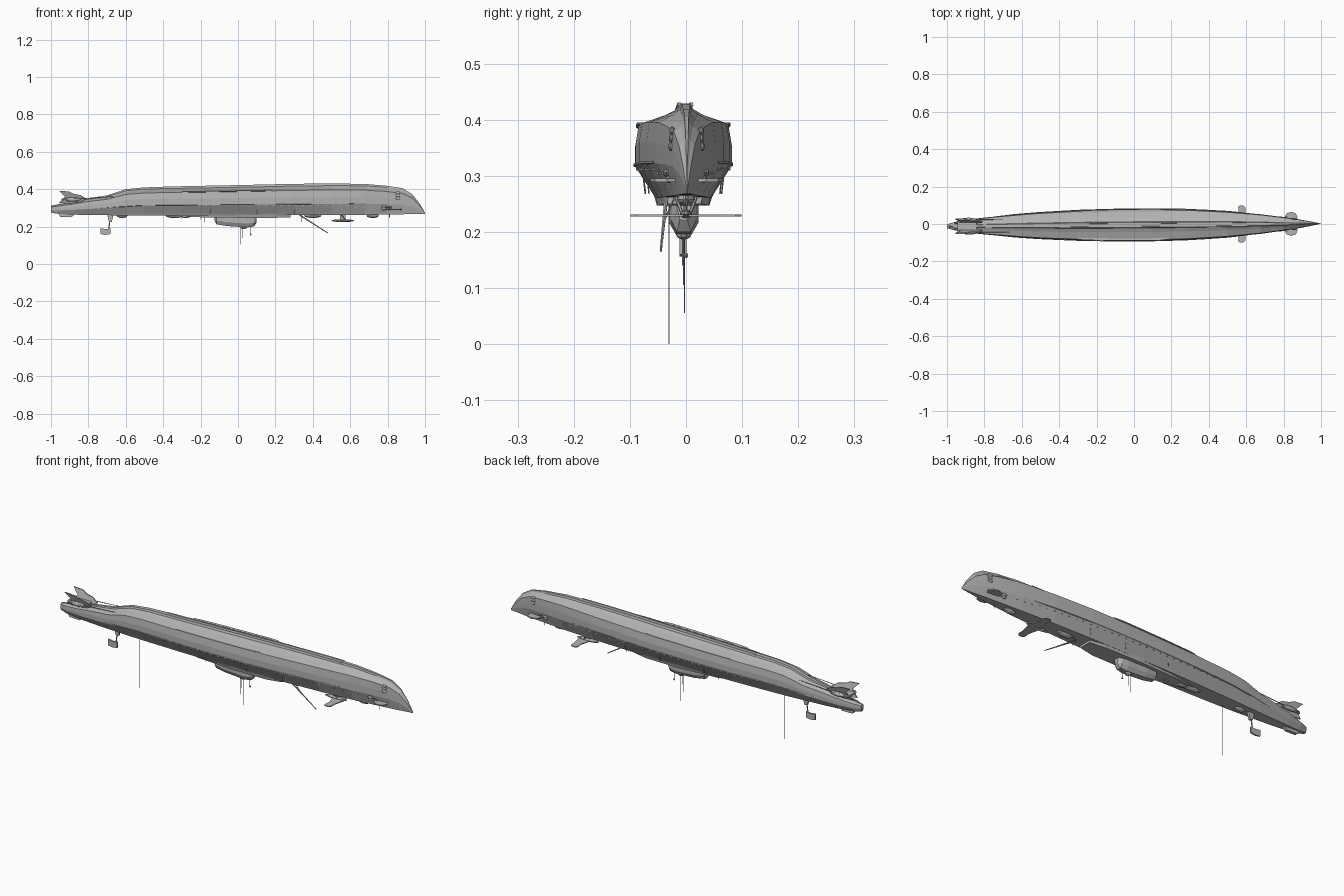
import bpy, bmesh
from math import pi
from mathutils import Vector

if "Cube" in bpy.data.objects:
    bpy.data.objects.remove(bpy.data.objects["Cube"])

grey = bpy.data.materials.new("hull grey")
grey.use_nodes = True
grey.diffuse_color = (0.45, 0.45, 0.45, 1)
grey.node_tree.nodes["Principled BSDF"].inputs["Base Color"].default_value = (0.45, 0.45, 0.45, 1)

# Hull stations: x, half width, bottom, top
STATIONS = [(-1, .010, .275, .312), (-.96, .022, .268, .320), (-.88, .036, .264, .335),
            (-.8, .045, .262, .352), (-.7, .054, .261, .367), (-.6, .063, .260, .400),
            (-.5, .070, .260, .410), (-.3, .080, .260, .414), (-.1, .085, .260, .418),
            (.1, .086, .260, .422), (.3, .081, .261, .427), (.5, .069, .262, .429),
            (.68, .052, .263, .428), (.8, .036, .265, .418), (.88, .024, .266, .405),
            (.93, .015, .267, .375), (.97, .007, .268, .325), (1, .0005, .268, .274)]
# Half section from crown to keel: fraction of half width, fraction of height
SECTION = [(.15, 1), (.20, .94), (.45, .88), (.93, .80), (1, .58), (1, .36), (.64, .06), (.58, 0)]


def lerp(a, b, t):
    return a + (b - a) * t


def centre(x):
    return -.005 + .007 * x


def station(x):
    for p, q in zip(STATIONS, STATIONS[1:]):
        if x <= q[0]:
            t = (x - p[0]) / (q[0] - p[0])
            return [lerp(a, b, t) for a, b in zip(p, q)]
    return STATIONS[-1]


def skin(x, z):
    """Half width of the hull at a given length and height."""
    _, w, low, top = station(x)
    v = (z - low) / (top - low)
    for p, q in zip(SECTION, SECTION[1:]):
        if q[1] <= v <= p[1]:
            return w * lerp(p[0], q[0], (v - p[1]) / (q[1] - p[1]))
    return w * SECTION[-1][0]


def finish(name, bm):
    bmesh.ops.recalc_face_normals(bm, faces=bm.faces)
    mesh = bpy.data.meshes.new(name)
    bm.to_mesh(mesh)
    bm.free()
    mesh.materials.append(grey)
    ob = bpy.data.objects.new(name, mesh)
    bpy.context.collection.objects.link(ob)
    return ob


def loft(name, rings):
    bm = bmesh.new()
    rows = [[bm.verts.new(p) for p in ring] for ring in rings]
    n = len(rows[0])
    for a, b in zip(rows, rows[1:]):
        for i in range(n):
            j = (i + 1) % n
            bm.faces.new((a[i], a[j], b[j], b[i]))
    bm.faces.new(rows[0])
    bm.faces.new(rows[-1][::-1])
    return finish(name, bm)


def side_plate(name, outline, y, half, lean=0):
    """Outline in x and z, given thickness across y; lean tilts it outwards."""
    base = min(z for _, z in outline)
    return loft(name, [[(x, y + lean * (z - base) + s * half, z) for x, z in outline] for s in (-1, 1)])


def flat_plate(name, outline, z, half):
    return loft(name, [[(x, y, z + s * half) for x, y in outline] for s in (-1, 1)])


def box(name, pos, size):
    x, y, z = pos
    a, b, c = (s / 2 for s in size)
    return side_plate(name, [(x - a, z - c), (x + a, z - c), (x + a, z + c), (x - a, z + c)], y, b)


def rod(name, a, b, r, r2=None, sides=6):
    a, b = Vector(a), Vector(b)
    bm = bmesh.new()
    bmesh.ops.create_cone(bm, cap_ends=True, segments=sides, radius1=r,
                          radius2=r if r2 is None else r2, depth=(b - a).length)
    ob = finish(name, bm)
    ob.location = (a + b) / 2
    ob.rotation_euler = (b - a).to_track_quat("Z", "Y").to_euler()
    return ob


def ellipsoid(name, pos, size):
    bm = bmesh.new()
    bmesh.ops.create_uvsphere(bm, u_segments=10, v_segments=6, radius=1)
    bmesh.ops.scale(bm, vec=size, verts=bm.verts)
    bmesh.ops.translate(bm, vec=pos, verts=bm.verts)
    return finish(name, bm)


# Main hull
rings = []
for x, w, low, top in STATIONS:
    half = [(u * w, lerp(low, top, v)) for u, v in SECTION]
    rings.append([(x, centre(x) + y, z) for y, z in half] + [(x, centre(x) - y, z) for y, z in half[::-1]])
loft("hull", rings)

# Keel tray and cabin slung beneath
loft("keel_tray", [[(x, -.005 + y, z) for y, z in ((-w, .265), (w, .265), (w * .9, low), (-w * .9, low))]
                   for x, w, low in ((-.36, .012, .258), (-.2, .04, .25), (0, .052, .247), (.2, .05, .247), (.28, .035, .25))])
cabin = [(-.125, .012, .232), (-.115, .022, .212), (-.06, .026, .203), (.05, .026, .196), (.085, .022, .2), (.1, .012, .222)]
loft("cabin", [[(x, -.004 + y, z) for y, z in ((-w, .255), (w, .255), (w, low + .02), (w * .55, low), (-w * .55, low), (-w, low + .02))]
               for x, w, low in cabin])
ellipsoid("cabin_turret", (.03, -.004, .196), (.018, .014, .01))
ellipsoid("cabin_lamp", (.068, 0, .158), (.005, .004, .005))
rod("cabin_lamp_mast", (.068, 0, .2), (.068, 0, .158), .001)

# Belly blisters
for x, length in ((-.34, .05), (-.28, .03), (.4, .05), (.72, .035), (-.62, .03)):
    ellipsoid("belly_blister", (x, centre(x), .258), (length, .016, .012))

# Paired parts along both flanks
for s in (-1, 1):
    # Shoulder ledges
    for name, x0, x1, v, out in (("shoulder_ledge", -.3, .18, .8, .004), ("chine_strake", -.75, .62, .36, .003)):
        ring = []
        for i in range(13):
            x = lerp(x0, x1, i / 12)
            _, w, low, top = station(x)
            z = lerp(low, top, v)
            y = skin(x, z)
            edge = out if 0 < i < 12 else .0005
            ring.append([(x, centre(x) + s * yy, zz) for yy, zz in
                         ((y - .008, z + .003), (y + edge, z + .004), (y + edge, z), (y - .006, z - .004))])
        loft(name, ring)

    # Crown ridge rails
    loft("crown_rail", [[(x, centre(x) + s * yy, station(x)[3] + dz) for yy, dz in
                         ((.006, -.004), (.014, -.004), (.013, .002), (.008, .002))] for x in (-.4, -.2, 0, .2, .4, .6)])

    # Portholes
    for i in range(30):
        x = -.45 + i * .04
        z = .312 if x < .6 else .305
        box("porthole", (x, centre(x) + s * skin(x, z), z), (.008, .003, .005))

    # Bow eyes, mooring ports and gun mounts
    for z in (.352, .367, .38):
        ellipsoid("bow_eye", (.855, centre(.855) + s * skin(.855, z), z), (.014, .005, .008))
    for z in (.294, .305):
        y = centre(.78) + s * skin(.78, z)
        ellipsoid("bow_gun_mount", (.78, y, z), (.014, .007, .007))
        rod("bow_gun", (.78, y, z), (.82, y + s * .004, z), .0018)

    # Rounded forward planes
    y = centre(.84)
    flat_plate("forward_plane", [(.82, y), (.805, y + s * .035), (.815, y + s * .056), (.84, y + s * .064),
                                 (.865, y + s * .056), (.875, y + s * .035), (.86, y)], .292, .003)

    # Lower diving planes with pylon struts
    flat_plate("lower_plane", [(.545, 0), (.56, s * .06), (.557, s * .09), (.565, s * .099), (.585, s * .099),
                               (.595, s * .088), (.595, s * .06), (.61, 0)], .229, .002)
    rod("plane_strut", (.58, s * .006, .23), (.55, s * .02, .267), .003)

    # Flank masts and stays
    for x in (.3, .1, -.15):
        y = centre(x) + s * (skin(x, .285) + .003)
        rod("flank_mast", (x, y, .268), (x + .01, y + s * .006, .318), .0012)

    # Leaning fish-tail fins, engine pods and booms
    side_plate("tail_fin", [(-.96, .326), (-.86, .322), (-.81, .348), (-.84, .368), (-.88, .376),
                            (-.905, .388), (-.955, .391), (-.925, .36)], -.012 + s * .014, .003, s * .35)
    ellipsoid("tail_engine", (-.885, -.011 + s * .034, .345), (.045, .011, .011))
    rod("tail_boom", (-.86, -.011 + s * .034, .348), (-.64, centre(-.64) + s * .035, .362), .0025, .001)
    flat_plate("tail_plane", [(-.945, -.012), (-.945, -.012 + s * .03), (-.93, -.012 + s * .042), (-.9, -.012 + s * .035),
                              (-.87, -.012 + s * .045), (-.845, -.012 + s * .04), (-.84, -.012)], .346, .003)

# Stern rudder and propeller pod under the tail
side_plate("stern_rudder", [(-.96, .27), (-.95, .252), (-.89, .25), (-.87, .268)], -.012, .008)
side_plate("hanging_paddle", [(-.735, .192), (-.71, .187), (-.682, .19), (-.682, .16), (-.71, .156), (-.735, .16)], -.008, .004)
rod("paddle_strut", (-.68, -.008, .265), (-.692, -.008, .185), .003)
side_plate("paddle_bracket", [(-.7, .265), (-.665, .265), (-.675, .225), (-.69, .225)], -.008, .006)

# Lower plane pod
ellipsoid("plane_pod", (.56, 0, .232), (.065, .011, .008))
box("plane_pylon", (.56, 0, .252), (.03, .008, .035))

# Slanted boom and trailing aerials
rod("slanted_boom", (.33, -.035, .262), (.48, -.045, .166), .004, .002)
rod("boom_brace", (.33, -.02, .262), (.4, -.04, .217), .0015)
for x, y, z, r in ((-.54, -.03, 0, .001), (.015, -.004, .105, .001), (.035, -.003, .055, .001), (.025, -.006, .14, .0015)):
    rod("aerial", (x, y, .265), (x, y, z), r)
for x, z in ((-.18, .222), (-.2, .238), (.34, .225), (.81, .238), (-.3, .24)):
    rod("belly_post", (x, centre(x), .265), (x, centre(x), z), .0025, .001)
